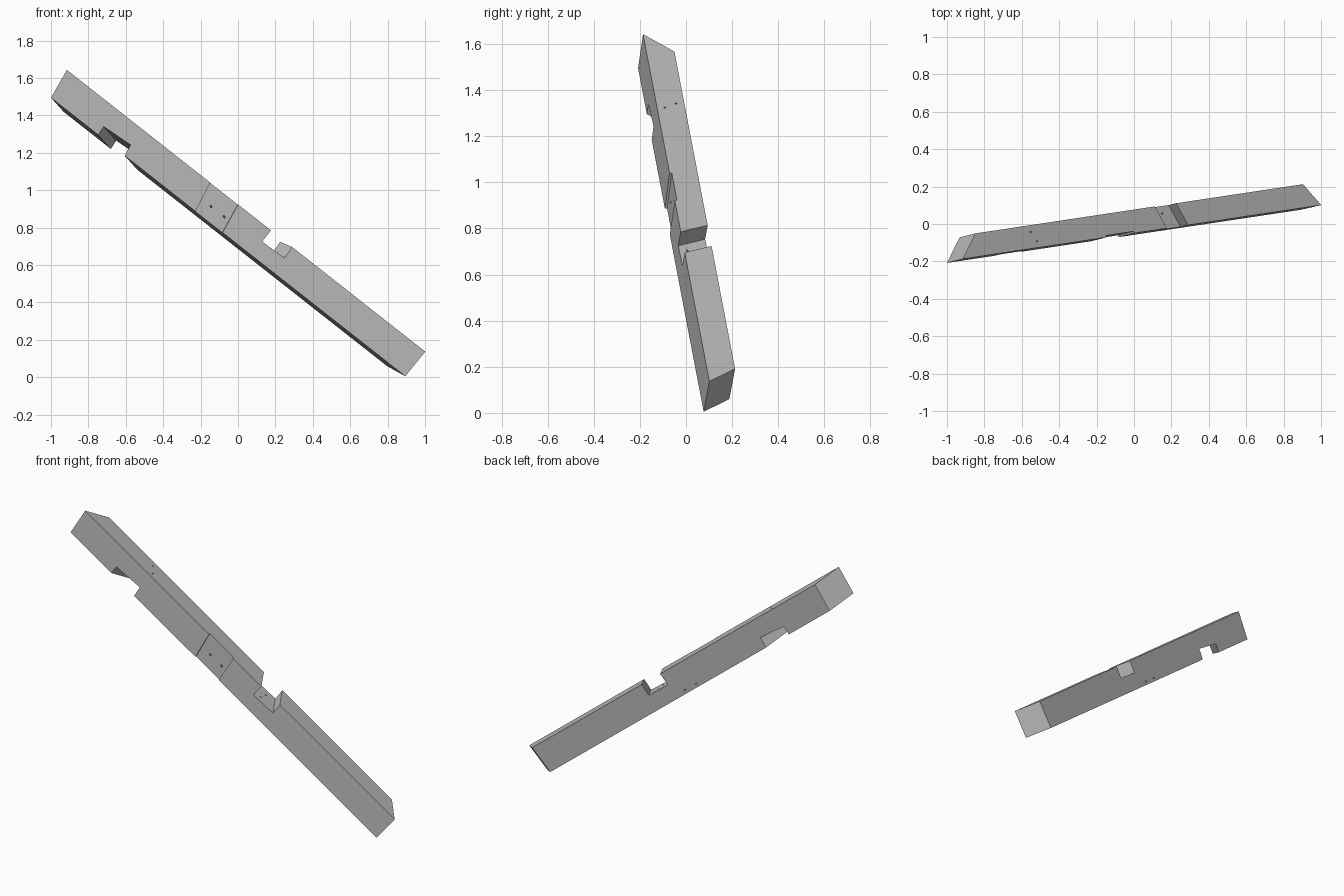
import bpy, bmesh
from mathutils import Vector, Matrix

if "Cube" in bpy.data.objects:
    bpy.data.objects.remove(bpy.data.objects["Cube"])

H, D = 0.171, 0.125            # beam height and depth

# Beam frame: local x runs along the beam, y to its back, z to its top
along = Vector((0.781, 0.1173, -0.614)).normalized()
up = Vector((0.6, 0.141, 0.787))
up = (up - along * up.dot(along)).normalized()
back = up.cross(along)
frame = Matrix((along, back, up)).transposed().to_4x4()
frame.translation = Vector((-1.0, -0.208, 1.495))

grey = bpy.data.materials.new("timber_grey")
grey.use_nodes = True
colour = (0.5, 0.5, 0.5, 1)
grey.diffuse_color = colour
grey.node_tree.nodes["Principled BSDF"].inputs["Base Color"].default_value = colour


def add_object(name, bm):
    bmesh.ops.recalc_face_normals(bm, faces=bm.faces)
    mesh = bpy.data.meshes.new(name)
    bm.to_mesh(mesh)
    bm.free()
    mesh.materials.append(grey)
    obj = bpy.data.objects.new(name, mesh)
    obj.matrix_world = frame
    bpy.context.collection.objects.link(obj)
    return obj


def prism(name, profile, y0, y1, skew):
    """Loft an (x, z) profile from y0 to y1; skew gives each point's x slide per unit of y."""
    bm = bmesh.new()
    rings = [[bm.verts.new((x + k * y, y, z)) for (x, z), k in zip(profile, skew)]
             for y in (y0, y1)]
    n = len(profile)
    bm.faces.new(rings[0])
    bm.faces.new(rings[1])
    for i in range(n):
        j = (i + 1) % n
        bm.faces.new((rings[0][i], rings[0][j], rings[1][j], rings[1][i]))
    return add_object(name, bm)


def drill(name, a, b, radius=0.005):
    """Thin cylinder running from a to b, for a pilot hole."""
    a, b = Vector(a), Vector(b)
    axis = b - a
    bm = bmesh.new()
    turn = axis.to_track_quat('Z', 'Y').to_matrix().to_4x4()
    bmesh.ops.create_cone(bm, cap_ends=True, segments=10, radius1=radius, radius2=radius,
                          depth=axis.length, matrix=Matrix.Translation((a + b) / 2) @ turn)
    return add_object(name, bm)


# Beam with mitred ends
left_skew, right_skew = 0.92, -0.77
beam = prism("beam", [(0, 0), (2.427, 0), (2.432, H), (-0.022, H)], 0, D,
             [left_skew, right_skew, right_skew, left_skew])

# Skewed notches in the top and the underside
cutters = [
    prism("top_notch_cutter", [(1.375, H - 0.077), (1.524, H - 0.072), (1.519, H + 0.05),
                               (1.375, H + 0.05)], -0.05, D + 0.05, [-0.43] * 4),
    prism("bottom_notch_cutter", [(0.327, -0.05), (0.512, -0.05), (0.495, 0.066),
                                  (0.32, 0.053)], -0.05, D + 0.05, [left_skew] * 4),
    # Shallow housing across the front
    prism("front_housing_cutter", [(0.994, -0.02), (1.178, -0.02), (1.148, H + 0.02),
                                   (0.956, H + 0.02)], -0.05, 0.01, [0] * 4),
]

# Pairs of pilot holes through each joint
for x in (1.037, 1.126):
    cutters.append(drill("housing_hole_cutter", (x - 0.025, -0.02, 0.088),
                         (x + 0.14, D + 0.02, 0.011)))
for x, y in ((0.463, 0.088), (0.494, 0.035)):
    cutters.append(drill("bottom_notch_hole_cutter", (x, y, 0.03), (x, y, H + 0.02)))
for x, y in ((1.41, 0.035), (1.42, 0.085)):
    cutters.append(drill("top_notch_hole_cutter", (x, y, -0.02), (x, y, H)))

# Carve the beam, then drop the cutters
for cutter in cutters:
    cutter.hide_render = True
    mod = beam.modifiers.new(cutter.name, 'BOOLEAN')
    mod.operation = 'DIFFERENCE'
    mod.solver = 'EXACT'
    mod.object = cutter
bpy.context.view_layer.update()
graph = bpy.context.evaluated_depsgraph_get()
carved = bpy.data.meshes.new_from_object(beam.evaluated_get(graph))
beam.modifiers.clear()
beam.data = carved
for cutter in cutters:
    bpy.data.objects.remove(cutter)
